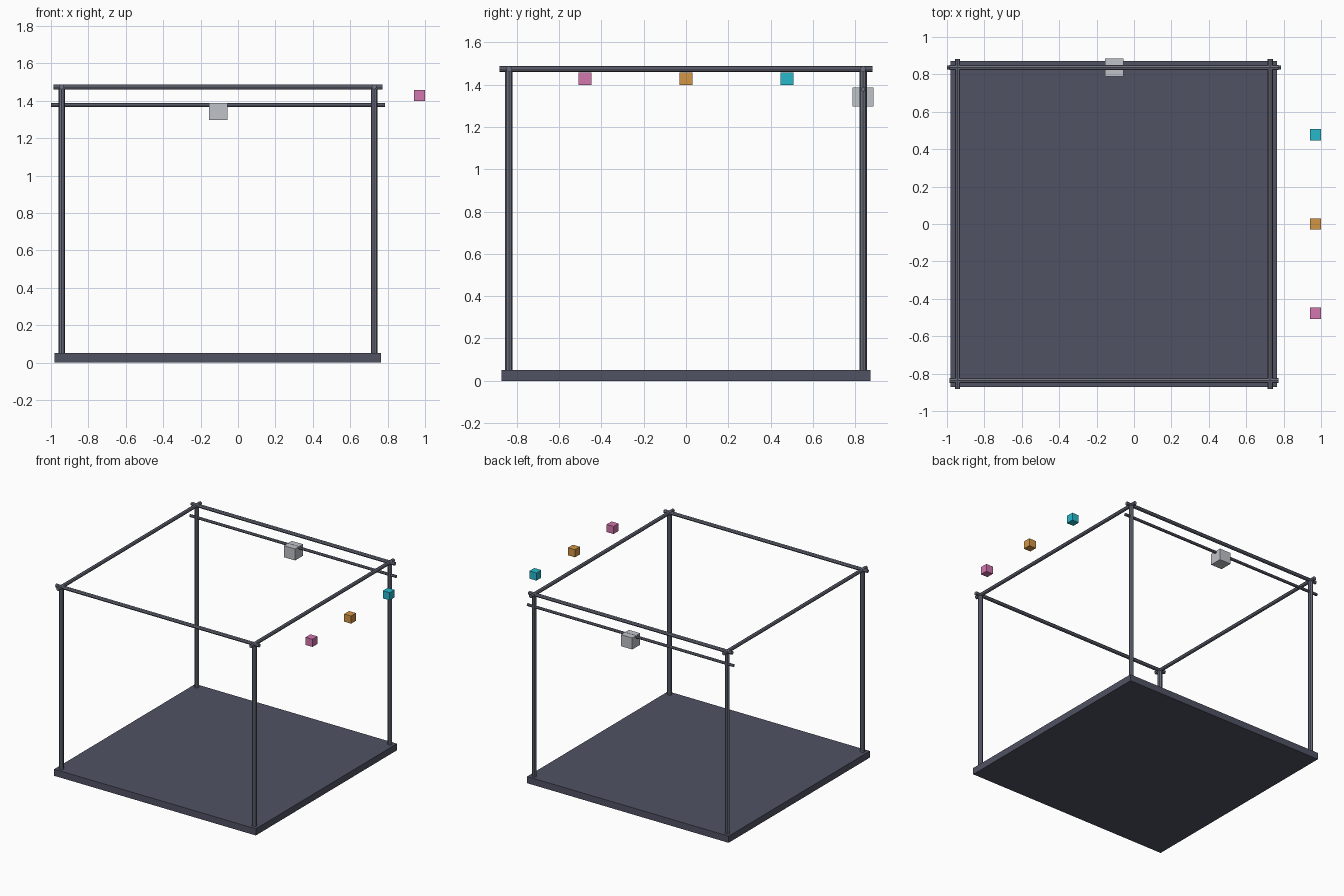
import bpy
from math import pi
from mathutils import Vector

if "Cube" in bpy.data.objects:
    bpy.data.objects.remove(bpy.data.objects["Cube"])


def material(name, color):
    m = bpy.data.materials.new(name)
    m.diffuse_color = (*color, 1)
    m.use_nodes = True
    m.node_tree.nodes["Principled BSDF"].inputs["Base Color"].default_value = m.diffuse_color
    return m


FRAME = material("frame_grey", (0.15, 0.16, 0.21))
BASE = material("base_grey", (0.08, 0.085, 0.125))
LIGHT = material("light_grey", (0.52, 0.54, 0.58))
PINK = material("pink", (0.65, 0.18, 0.42))
ORANGE = material("orange", (0.65, 0.3, 0.06))
CYAN = material("cyan", (0.02, 0.48, 0.6))


def box(name, center, size, mat):
    bpy.ops.mesh.primitive_cube_add(size=1, location=center)
    o = bpy.context.object
    o.name = name
    o.scale = size
    bpy.ops.object.transform_apply(location=False, rotation=False)
    o.data.materials.append(mat)


def bar(name, a, b, radius):
    # eight-sided rod between two points
    a, b = Vector(a), Vector(b)
    bpy.ops.mesh.primitive_cylinder_add(vertices=8, radius=radius, depth=(b - a).length,
                                        location=(a + b) / 2)
    o = bpy.context.object
    o.name = name
    o.rotation_euler = (b - a).to_track_quat('Z', 'Y').to_euler()
    o.data.materials.append(FRAME)


XL, XR, Y, TOP = -0.943, 0.728, 0.837, 1.474
XC = (XL + XR) / 2

# floor plate
box("base_plate", (XC, 0, 0.026), (1.745, 1.745, 0.052), BASE)

# corner posts
for sx, x in (("left", XL), ("right", XR)):
    for sy, y in (("front", -Y), ("back", Y)):
        bar(f"{sy}_{sx}_post", (x, y, 0.03), (x, y, TOP), 0.0175)

# top frame rails, running past the corners
for side, y in (("front", -Y), ("back", Y)):
    bar(f"{side}_top_rail", (XC - 0.88, y, TOP), (XC + 0.88, y, TOP), 0.014)
for side, x in (("left", XL), ("right", XR)):
    bar(f"{side}_top_rail", (x, -0.882, TOP), (x, 0.882, TOP), 0.014)

# slide rail with hanging carriage
bar("slide_rail", (-1.0, Y, 1.378), (0.785, Y, 1.378), 0.011)
box("carriage", (-0.106, Y, 1.342), (0.098, 0.098, 0.09), LIGHT)

# floating marker cubes
for name, y, mat in (("pink", -0.477, PINK), ("orange", 0, ORANGE), ("cyan", 0.477, CYAN)):
    box(f"{name}_marker", (0.97, y, 1.428), (0.06, 0.06, 0.06), mat)
